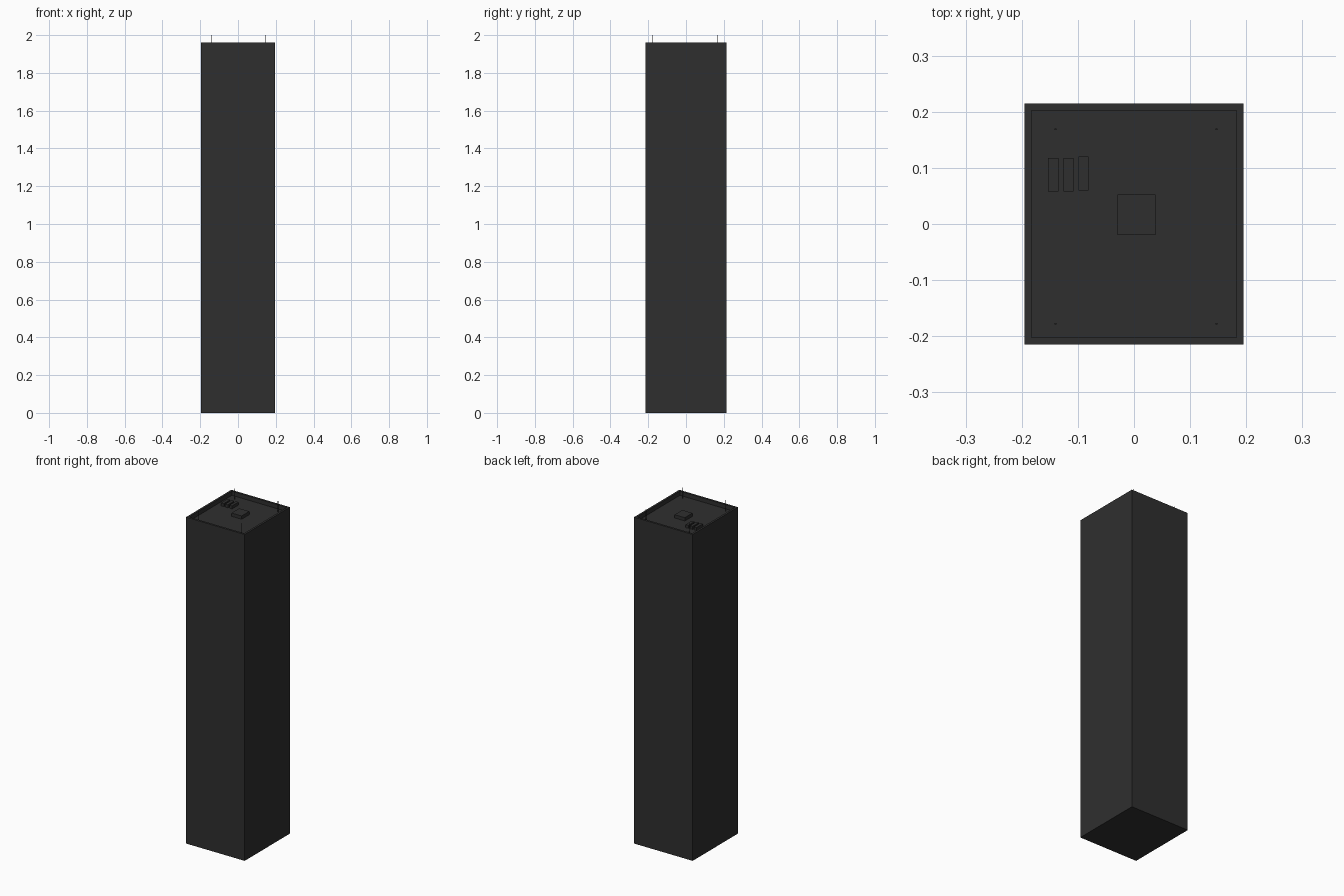
import bpy, bmesh

if "Cube" in bpy.data.objects:
    bpy.data.objects.remove(bpy.data.objects["Cube"])

mat = bpy.data.materials.new("charcoal")
mat.diffuse_color = (0.028, 0.028, 0.028, 1)
mat.use_nodes = True
mat.node_tree.nodes["Principled BSDF"].inputs["Base Color"].default_value = mat.diffuse_color

RIM, FLOOR = 1.96, 1.935


def finish(name, bm):
    mesh = bpy.data.meshes.new(name)
    bm.to_mesh(mesh)
    bm.free()
    mesh.materials.append(mat)
    obj = bpy.data.objects.new(name, mesh)
    bpy.context.collection.objects.link(obj)
    return obj


def box_bm(x0, x1, y0, y1, z0, z1):
    bm = bmesh.new()
    bmesh.ops.create_cube(bm, size=1)
    for v in bm.verts:
        v.co.x = x1 if v.co.x > 0 else x0
        v.co.y = y1 if v.co.y > 0 else y0
        v.co.z = z1 if v.co.z > 0 else z0
    return bm


# Tower casing: a tall box whose top is inset and sunk into a shallow tray
bm = box_bm(-0.195, 0.195, -0.215, 0.215, 0, RIM)
bm.normal_update()
top = max(bm.faces, key=lambda f: f.calc_center_median().z)
bmesh.ops.inset_region(bm, faces=[top], thickness=0.0175)
tray = bmesh.ops.extrude_discrete_faces(bm, faces=[top])["faces"][0]
for v in tray.verts:
    v.co.z = FLOOR
finish("casing", bm)

# Square block in the middle of the tray
finish("center_block", box_bm(-0.029, 0.038, -0.02, 0.053, FLOOR, FLOOR + 0.02))

# Row of three narrow bars
for i, dy in enumerate((0, 0, 0.002)):
    x = -0.144 + i * 0.027
    finish(f"bar_{i + 1}", box_bm(x - 0.009, x + 0.009, 0.058 + dy, 0.118 + dy,
                                  FLOOR, FLOOR + 0.018))

# Thin corner pins
for i, (x, y) in enumerate((x, y) for x in (-0.14, 0.147) for y in (-0.178, 0.169)):
    r = 0.0015
    finish(f"pin_{i + 1}", box_bm(x - r, x + r, y - r, y + r, FLOOR, 2.0))
